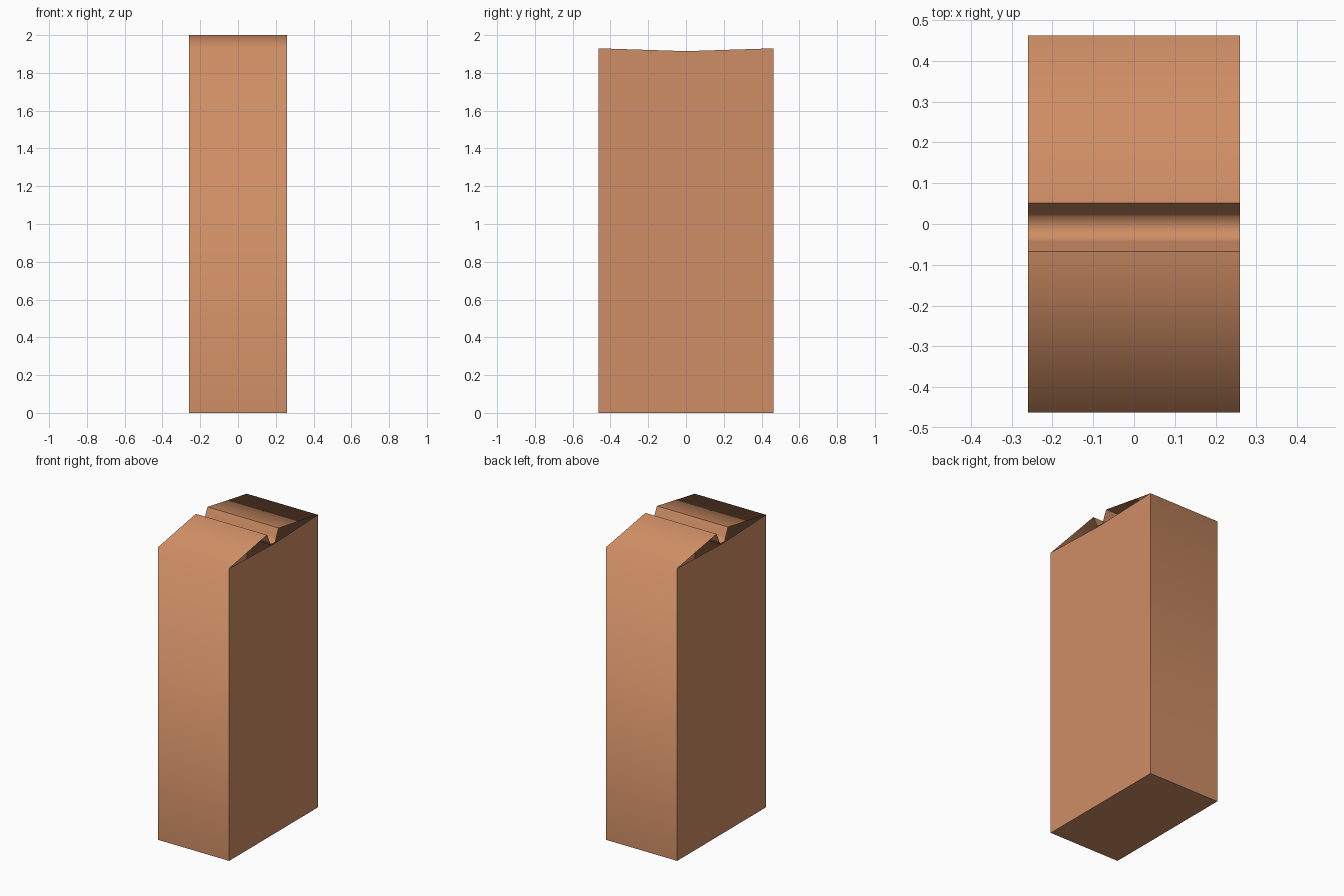
import bpy, bmesh

if "Cube" in bpy.data.objects:
    bpy.data.objects.remove(bpy.data.objects["Cube"])

W, D, H = 0.26, 0.463, 1.93   # half width, half depth, wall height
TOP = 2.0                     # ridge height

mat = bpy.data.materials.new("warm tan")
mat.diffuse_color = (0.62, 0.27, 0.13, 1.0)
mat.use_nodes = True
mat.node_tree.nodes["Principled BSDF"].inputs["Base Color"].default_value = mat.diffuse_color


def finish(name, bm):
    mesh = bpy.data.meshes.new(name)
    bm.to_mesh(mesh)
    bm.free()
    mesh.materials.append(mat)
    obj = bpy.data.objects.new(name, mesh)
    bpy.context.collection.objects.link(obj)
    return obj


def panel(name, points):
    bm = bmesh.new()
    bm.faces.new([bm.verts.new(p) for p in points])
    return finish(name, bm)


# Front wall, sloped top with a groove, and back wall: one open-ended folded sheet
profile = [(-D, 0), (-D, H), (-0.068, TOP),
           (-0.042, 1.945), (-0.032, 1.92), (0.018, 1.92), (0.027, 1.945),
           (0.052, TOP), (D, H), (D, 0)]
ridges = (2, 7)
bm = bmesh.new()
rows = [[bm.verts.new((x, y, z)) for x in (-W, W)] for y, z in profile]
for (a, b), (d, c) in zip(rows, rows[1:]):
    bm.faces.new((a, b, c, d)).smooth = True
for i in ridges:
    bm.edges.get(rows[i]).smooth = False
finish("folded_wrap", bm)

# Side walls, dipping slightly in the middle of the top edge
side = [(-D, 0), (D, 0), (D, H), (0, 1.915), (-D, H)]
panel("right_side", [(W, y, z) for y, z in side])
panel("left_side", [(-W, y, z) for y, z in reversed(side)])

# Floor
panel("floor", [(-W, -D, 0), (-W, D, 0), (W, D, 0), (W, -D, 0)])
